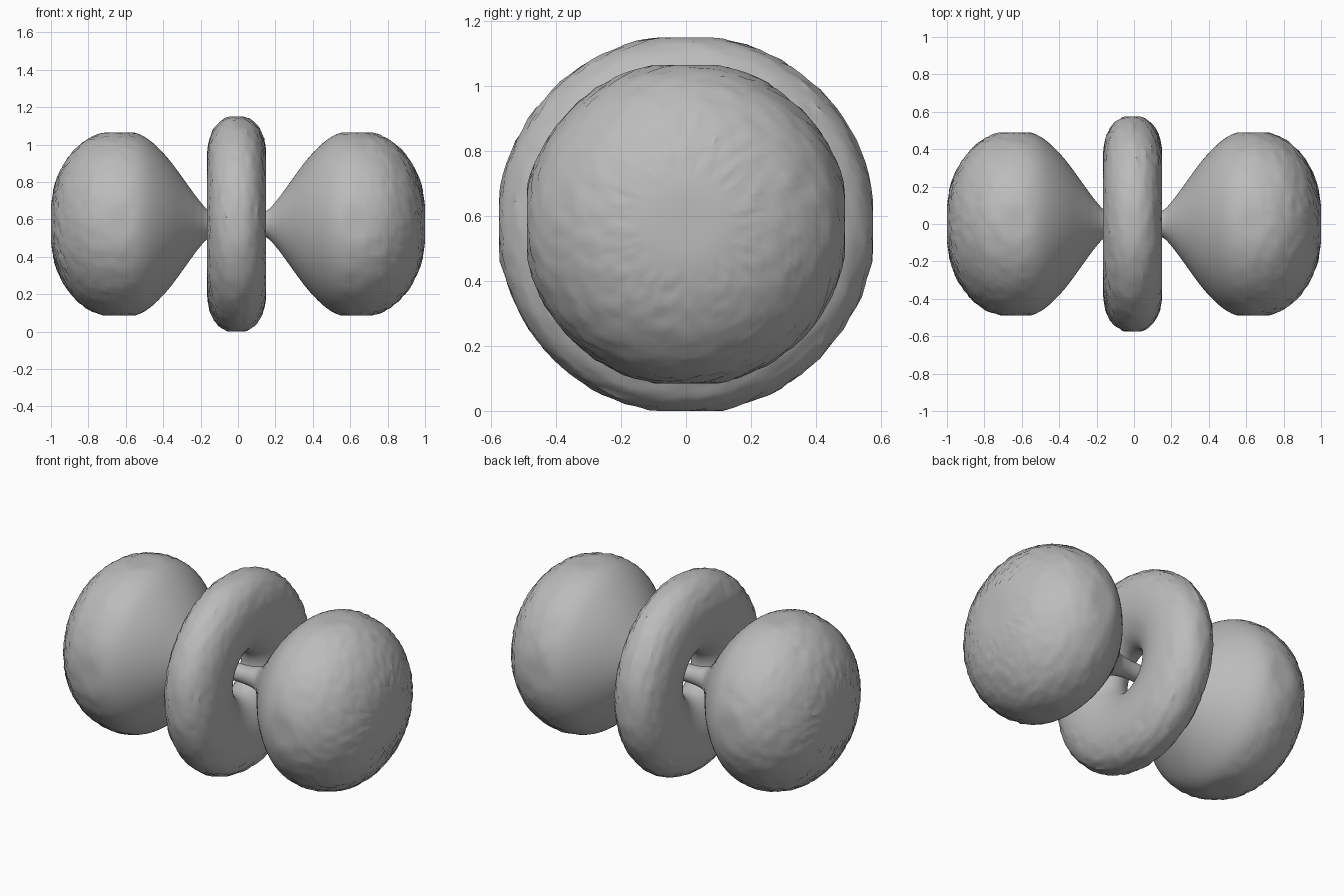
import bpy, bmesh, math, random
from mathutils import Vector

if "Cube" in bpy.data.objects:
    bpy.data.objects.remove(bpy.data.objects["Cube"])

random.seed(4)
CENTRE_Z = 0.575
SEGMENTS = 96

grey = bpy.data.materials.new("light grey")
grey.diffuse_color = (0.5, 0.5, 0.5, 1)
grey.use_nodes = True
grey.node_tree.nodes["Principled BSDF"].inputs["Base Color"].default_value = grey.diffuse_color


def smooth_curve(points, steps, closed=False):
    """Catmull-Rom curve through (x, radius) points."""
    pts = [Vector(p) for p in points]
    n = len(pts)
    get = (lambda i: pts[i % n]) if closed else (lambda i: pts[max(0, min(n - 1, i))])
    out = []
    for i in range(n if closed else n - 1):
        a, b, c, d = (get(i + k) for k in (-1, 0, 1, 2))
        for s in range(steps):
            t = s / steps
            out.append(0.5 * (2 * b + (c - a) * t + (2 * a - 5 * b + 4 * c - d) * t * t
                              + (3 * b - a - 3 * c + d) * t ** 3))
    return out if closed else out + [pts[-1]]


def lathe(name, profile, limit, rough, closed=False):
    """Turn a profile round the x axis, roughen it and flatten its extremes."""
    bm = bmesh.new()
    rings = []
    for x, r in profile:
        if r < 1e-5:
            rings.append([bm.verts.new((x, 0, 0))] * SEGMENTS)
        else:
            rings.append([bm.verts.new((x, r * math.cos(2 * math.pi * k / SEGMENTS),
                                        r * math.sin(2 * math.pi * k / SEGMENTS)))
                          for k in range(SEGMENTS)])
    count = len(rings)
    for i in range(count if closed else count - 1):
        a, b = rings[i], rings[(i + 1) % count]
        for k in range(SEGMENTS):
            m = (k + 1) % SEGMENTS
            corners = list(dict.fromkeys((a[k], a[m], b[m], b[k])))
            bm.faces.new(corners)
    bmesh.ops.recalc_face_normals(bm, faces=bm.faces)
    bm.normal_update()
    # slightly pitted outer skin
    for v in bm.verts:
        if rough(v.co):
            v.co += v.normal * random.uniform(-0.004, 0.004)
    # small flat caps on each axis
    for v in bm.verts:
        for axis, top in enumerate(limit):
            v.co[axis] = max(-top, min(top, v.co[axis]))
    mesh = bpy.data.meshes.new(name)
    bm.to_mesh(mesh)
    bm.free()
    obj = bpy.data.objects.new(name, mesh)
    bpy.context.collection.objects.link(obj)
    obj.location.z = CENTRE_Z
    mesh.materials.append(grey)
    bpy.ops.object.select_all(action='DESELECT')
    obj.select_set(True)
    bpy.context.view_layer.objects.active = obj
    bpy.ops.object.shade_smooth_by_angle(angle=math.radians(30))
    return obj


# Two bulbous lobes joined by a thin neck through the middle
half = [(0.08, 0.054), (0.155, 0.073), (0.21, 0.13), (0.26, 0.197), (0.38, 0.358),
        (0.50, 0.467), (0.62, 0.5), (0.74, 0.482), (0.83, 0.435), (0.91, 0.353),
        (0.965, 0.25), (0.995, 0.135), (1.005, 0.0)]
lobe_points = [(-x, r) for x, r in reversed(half)] + [(0, 0.05)] + half
lathe("lobes_and_neck", smooth_curve(lobe_points, 5), (1.0, 0.49, 0.49),
      lambda co: abs(co.x) > 0.55 and math.hypot(co.y, co.z) > 0.17)

# Ring round the neck, fuller outside and tapering towards its hole
side = [(0.07, 0.562), (0.12, 0.513), (0.15, 0.44), (0.158, 0.36),
        (0.145, 0.275), (0.105, 0.19), (0.055, 0.14)]
ring_points = ([(0, 0.582)] + side + [(0, 0.124)]
               + [(-x, r) for x, r in reversed(side)])
ring = lathe("ring", smooth_curve(ring_points, 4, closed=True), (0.16, 0.575, 0.575),
             lambda co: math.hypot(co.y, co.z) > 0.45, closed=True)
ring.location.x = -0.007
